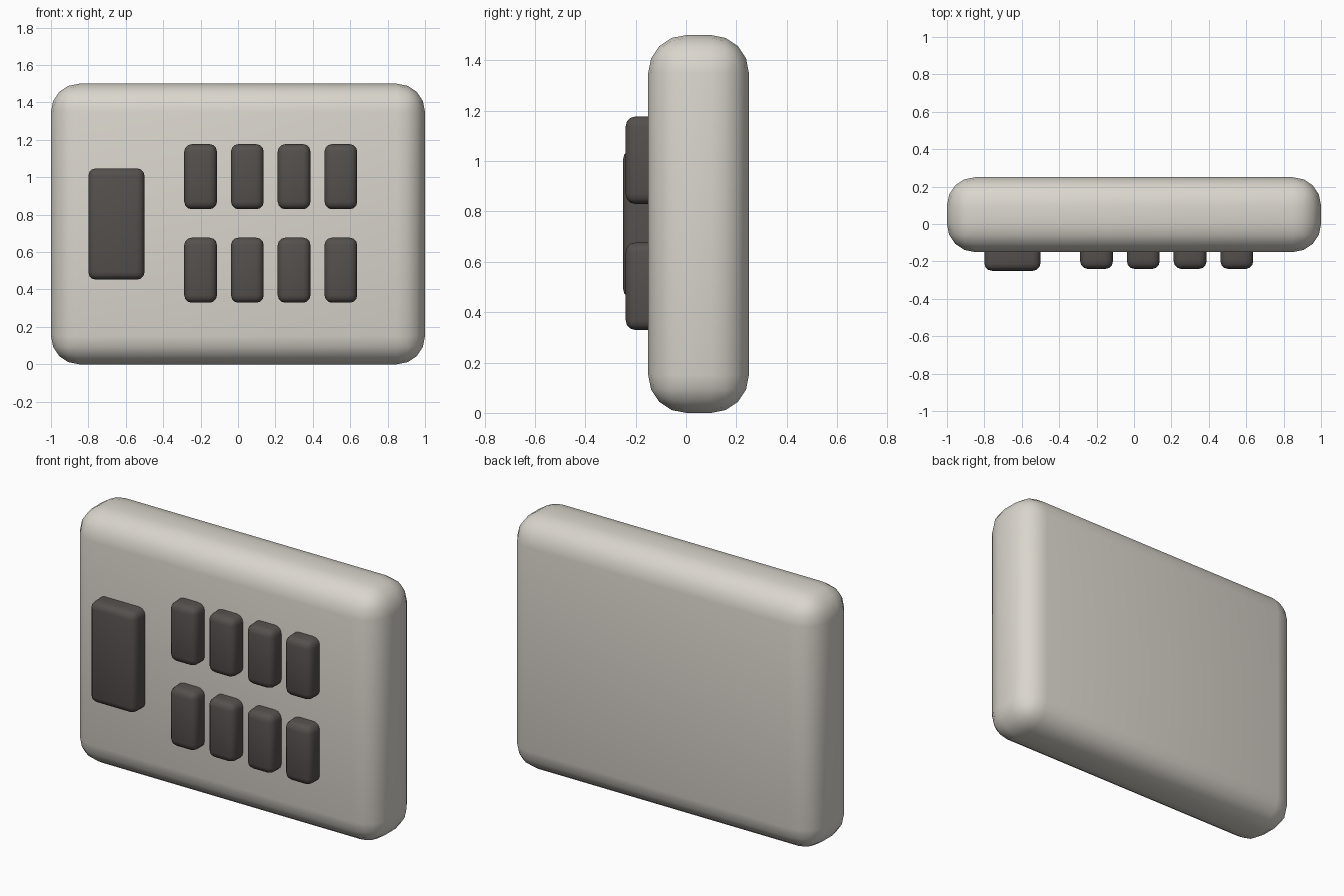
import bpy

if "Cube" in bpy.data.objects:
    bpy.data.objects.remove(bpy.data.objects["Cube"])


def material(name, color):
    m = bpy.data.materials.new(name)
    m.diffuse_color = color
    m.use_nodes = True
    m.node_tree.nodes["Principled BSDF"].inputs["Base Color"].default_value = m.diffuse_color
    return m


def rounded_box(name, center, size, radius, segments, mat):
    bpy.ops.mesh.primitive_cube_add(size=1, location=center)
    ob = bpy.context.object
    ob.name = name
    ob.scale = size
    bpy.ops.object.transform_apply(location=False, rotation=False, scale=True)
    bev = ob.modifiers.new("round_edges", 'BEVEL')
    bev.width = radius
    bev.segments = segments
    bpy.ops.object.modifier_apply(modifier=bev.name)
    bpy.ops.object.shade_smooth_by_angle()
    ob.data.materials.append(mat)
    return ob


shell = material("shell", (0.70, 0.67, 0.61, 1))
dark = material("dark_button", (0.09, 0.08, 0.075, 1))

# Main housing
rounded_box("panel_body", (0, 0.05, 0.75), (2, 0.4, 1.5), 0.15, 4, shell)

# Large button on the left
rounded_box("large_button", (-0.65, -0.15, 0.75), (0.3, 0.2, 0.595), 0.04, 3, dark)

# Two rows of four small buttons
for row, z in enumerate((1.0, 0.5)):
    for col in range(4):
        rounded_box(f"small_button_{row}_{col}", (-0.2 + 0.25 * col, -0.15, z + 0.003),
                    (0.175, 0.18, 0.348), 0.04, 3, dark)
